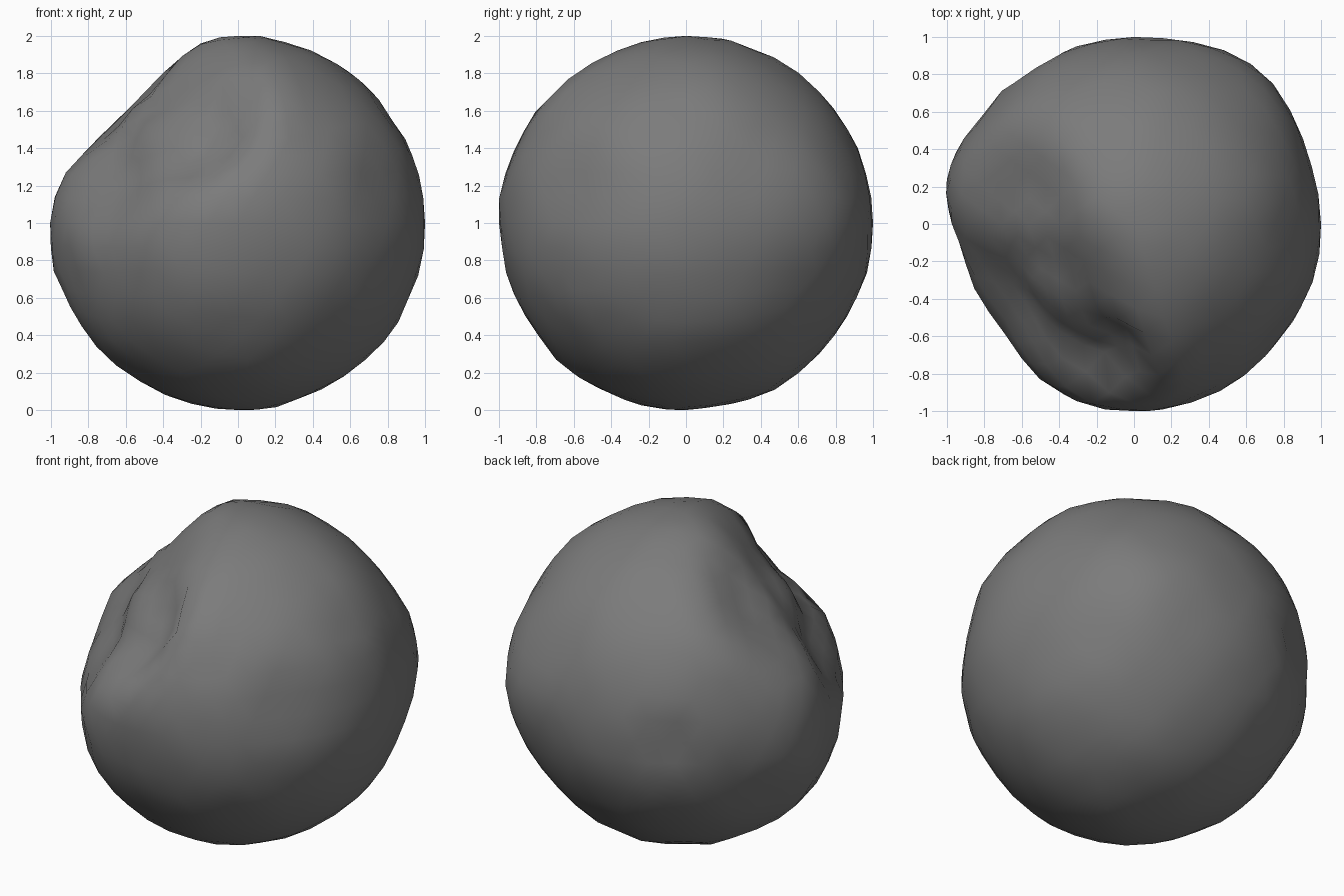
import bpy
import bmesh
import math
from mathutils import Vector, noise

cube = bpy.data.objects.get("Cube")
if cube:
    bpy.data.objects.remove(cube, do_unlink=True)


def falloff(direction, centre, radius, wall):
    """1 on the floor of a round patch, easing to 0 at its rim (degrees)."""
    angle = math.degrees(direction.angle(Vector(centre)))
    t = max(0.0, min(1.0, (radius - angle) / wall))
    return t * t * (3 - 2 * t)


# Crater bowls: centre direction, angular radius, wall width, depth
BOWLS = [
    ((-0.6, -0.45, 0.6), 50, 36, 0.23),
    ((-0.65, -0.02, 0.65), 38, 28, 0.17),
    ((-0.3, -0.7, 0.55), 28, 14, 0.23),
]
# Gentle dents (positive) and bulges (negative) over the rest of the body
DENTS = [
    ((-0.85, -0.46, 0.02), 45, 36, 0.08),
    ((-0.96, 0.27, -0.13), 25, 25, -0.04),
    ((-0.5, 0.86, 0.0), 12, 12, 0.04),
    ((0.63, 0.77, 0.05), 35, 35, -0.06),
    ((0.25, -0.75, 0.62), 18, 18, -0.02),
    ((0.76, -0.62, 0.2), 22, 22, 0.025),
]


def surface_radius(d):
    bowl = max(depth * falloff(d, c, r, w) for c, r, w, depth in BOWLS)
    dents = sum(depth * falloff(d, c, r, w) for c, r, w, depth in DENTS)
    lumps = 0.012 * noise.noise(d * 3) + 0.01 * noise.noise(d * 6)
    return 1 - bowl - dents + lumps


# Rock body
bm = bmesh.new()
bmesh.ops.create_icosphere(bm, subdivisions=4, radius=1)
for v in bm.verts:
    d = v.co.normalized()
    v.co = d * surface_radius(d)

# Stand the body on the ground
lowest = min(v.co.z for v in bm.verts)
bmesh.ops.translate(bm, verts=bm.verts, vec=(0, 0, -lowest))

mesh = bpy.data.meshes.new("rock_body")
bm.to_mesh(mesh)
bm.free()
rock = bpy.data.objects.new("rock_body", mesh)
bpy.context.collection.objects.link(rock)
for poly in mesh.polygons:
    poly.use_smooth = True

# Stone colour
stone = bpy.data.materials.new("grey_stone")
stone.use_nodes = True
grey = (0.2, 0.2, 0.2, 1)
stone.diffuse_color = grey
stone.node_tree.nodes["Principled BSDF"].inputs["Base Color"].default_value = grey
mesh.materials.append(stone)
